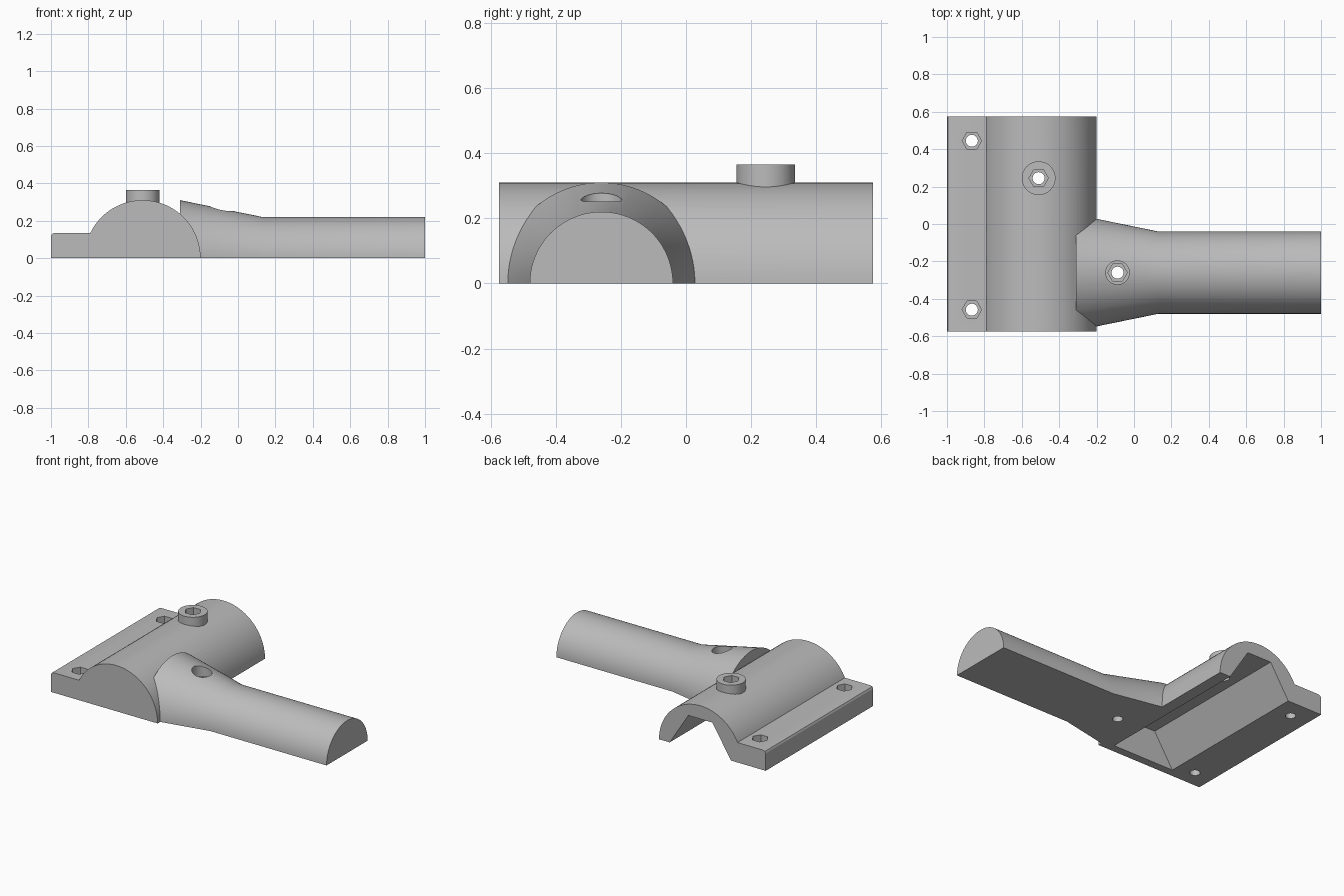
import bpy
import bmesh
import math

cube = bpy.data.objects.get("Cube")
if cube:
    bpy.data.objects.remove(cube, do_unlink=True)

# One plain grey material
grey = bpy.data.materials.new("matte_grey")
grey.use_nodes = True
colour = (0.5, 0.5, 0.5, 1)
grey.diffuse_color = colour
grey.node_tree.nodes["Principled BSDF"].inputs["Base Color"].default_value = colour


def loft(name, rings):
    """Closed solid skinned through matching cross-sections."""
    bm = bmesh.new()
    loops = [[bm.verts.new(p) for p in ring] for ring in rings]
    for a, b in zip(loops, loops[1:]):
        for i in range(len(a)):
            j = (i + 1) % len(a)
            bm.faces.new((a[i], a[j], b[j], b[i]))
    bm.faces.new(loops[0])
    bm.faces.new(loops[-1])
    bmesh.ops.recalc_face_normals(bm, faces=bm.faces)
    mesh = bpy.data.meshes.new(name)
    bm.to_mesh(mesh)
    bm.free()
    mesh.materials.append(grey)
    obj = bpy.data.objects.new(name, mesh)
    bpy.context.collection.objects.link(obj)
    return obj


def along_y(name, section, y0, y1):
    return loft(name, [[(x, y, z) for x, z in section] for y in (y0, y1)])


def half_circle(r, n=40):
    return [(r * math.cos(math.pi * i / n), r * math.sin(math.pi * i / n))
            for i in range(n + 1)]


def upright(name, x, y, r, z0, z1, sides=32):
    ring = [(x + r * math.cos(math.tau * i / sides),
             y + r * math.sin(math.tau * i / sides)) for i in range(sides)]
    return loft(name, [[(px, py, z) for px, py in ring] for z in (z0, z1)])


def combine(target, tool, operation):
    mod = target.modifiers.new(operation.title(), 'BOOLEAN')
    mod.operation = operation
    mod.solver = 'EXACT'
    mod.object = tool
    bpy.context.view_layer.objects.active = target
    bpy.ops.object.modifier_apply(modifier=mod.name)
    bpy.data.objects.remove(tool, do_unlink=True)


BODY_X, ARM_Y, END_Y = -0.51, -0.26, 0.575

# Half-round main body
body = along_y("pipe_clamp_half",
               [(BODY_X + a, b) for a, b in half_circle(0.31)], -END_Y, END_Y)

# Side flange with an eased outer edge
flange = [(-1, 0), (-0.7, 0), (-0.7, 0.135), (-0.98, 0.135),
          (-0.994, 0.13), (-1, 0.118)]
combine(body, along_y("flange", flange, -END_Y, END_Y), 'UNION')

# Half-round arm flaring into the body
stations = [(-0.31, 0.31), (0.13, 0.22), (1, 0.22)]
arm = loft("arm", [[(x, ARM_Y + a, b) for a, b in half_circle(r)]
                   for x, r in stations])
combine(body, arm, 'UNION')

# Bolt boss on the body
BOSS_Y = 0.245
combine(body, upright("boss", BODY_X, BOSS_Y, 0.09, 0.25, 0.365, 48), 'UNION')

# Channel with a flat roof, closed at the front
channel = [(BODY_X + a, b) for a, b in
           [(-0.23, -0.1), (-0.23, 0), (-0.09, 0.22), (0.09, 0.22),
            (0.23, 0), (0.23, -0.1)]]
combine(body, along_y("channel", channel, -0.52, 0.7), 'DIFFERENCE')

# Hexagonal nut pockets with through holes
pockets = [(-0.867, 0.445, 0.06), (-0.867, -0.458, 0.06),
           (BODY_X, BOSS_Y, 0.3), (-0.088, ARM_Y, 0.15)]
combine(body, upright("counterbore", -0.088, ARM_Y, 0.063, 0.2, 0.5), 'DIFFERENCE')
for x, y, floor in pockets:
    combine(body, upright("hex_pocket", x, y, 0.052, floor, 0.5, 6), 'DIFFERENCE')
    combine(body, upright("bolt_hole", x, y, 0.032, -0.1, 0.5), 'DIFFERENCE')

# Smooth the curved walls, keep the edges crisp
bpy.ops.object.select_all(action='DESELECT')
body.select_set(True)
bpy.context.view_layer.objects.active = body
bpy.ops.object.shade_smooth_by_angle(angle=math.radians(25))
